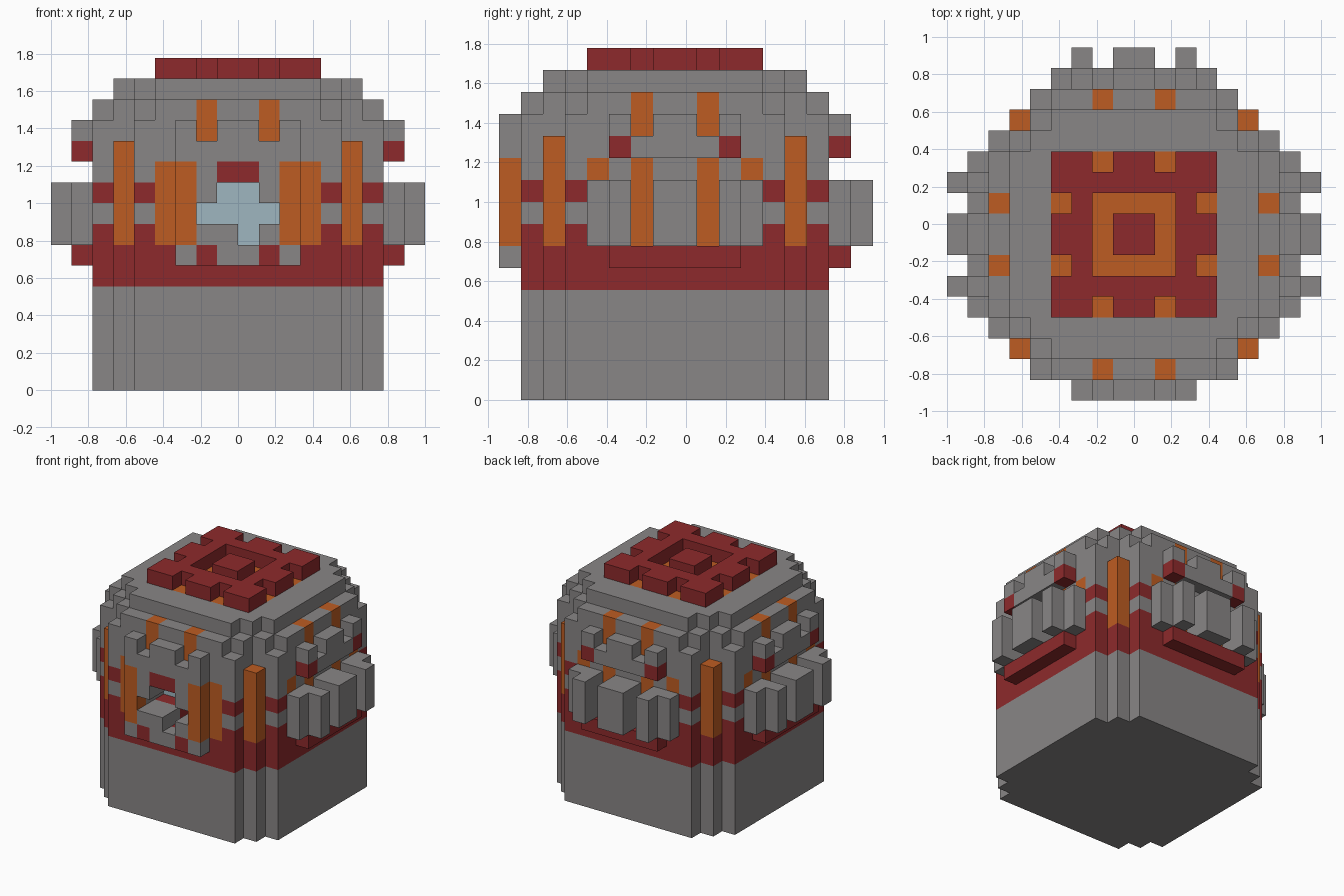
import bpy, bmesh
from mathutils import Vector

cube = bpy.data.objects.get("Cube")
if cube:
    bpy.data.objects.remove(cube)

UNIT = 2 / 18
COLOURS = {
    "stone_grey": (0.25, 0.24, 0.24),
    "dark_red": (0.27, 0.023, 0.025),
    "orange": (0.515, 0.107, 0.016),
    "pale_blue": (0.342, 0.468, 0.527),
}
GREY, RED, ORANGE, BLUE = range(len(COLOURS))
materials = []
for name, rgb in COLOURS.items():
    mat = bpy.data.materials.new(name)
    mat.use_nodes = True
    mat.diffuse_color = (*rgb, 1)
    mat.node_tree.nodes["Principled BSDF"].inputs["Base Color"].default_value = (*rgb, 1)
    materials.append(mat)

cells = {}  # block position -> (part, colour)


def box(part, colour, xs, ys, zs):
    for x in range(*xs):
        for y in range(*ys):
            for z in range(*zs):
                if part:
                    cells[x, y, z] = (part, colour)
                else:
                    cells.pop((x, y, z), None)


def plan(part, colour, half_sizes, zs):
    """Stepped slab from overlapping centred rectangles."""
    for a, b in half_sizes:
        box(part, colour, (-a, a), (-b, b), zs)


def side(part, colour, along, depth, zs, sides):
    """Box on the chosen sides, mirrored along each side."""
    a, b = along
    p, q = depth
    for s, t in ((a, b), (-b, -a)):
        if "front" in sides:
            box(part, colour, (s, t), (-q, -p), zs)
        if "back" in sides:
            box(part, colour, (s, t), (p, q), zs)
        if "flanks" in sides:
            box(part, colour, (p, q), (s, t), zs)
            box(part, colour, (-q, -p), (s, t), zs)


ALL = ("front", "back", "flanks")
REAR = ("back", "flanks")

# Base and banded walls
octagon = [(5, 7), (6, 6), (7, 5)]
plan("base", GREY, octagon, (0, 5))
plan("lower_band", RED, octagon, (5, 7))
for level, colour in enumerate((RED, GREY, RED, GREY, GREY), 7):
    plan("walls", colour, octagon, (level, level + 1))
side("walls", GREY, (0, 4), (6, 7), (7, 12), ALL)
side("walls", ORANGE, (1, 2), (6, 7), (7, 11), REAR)
side("walls", ORANGE, (3, 4), (6, 7), (10, 11), REAR)
side("walls", ORANGE, (3, 4), (6, 7), (7, 11), ("front",))
for x in (-6, 5):
    for y in (-6, 5):
        box("corner_pillars", ORANGE, (x, x + 1), (y, y + 1), (7, 12))

# Ledges and upright slabs on the back and flanks
side("ledges", RED, (0, 3), (7, 8), (6, 7), REAR)
side("upright_slabs", GREY, (0, 1), (7, 9), (7, 10), REAR)
side("upright_slabs", GREY, (2, 3), (7, 9), (7, 10), REAR)
side("upright_slabs", GREY, (3, 4), (7, 8), (7, 10), REAR)

# Cornice and its teeth
side("cornice", GREY, (0, 3), (7, 8), (11, 12), ALL)
side("cornice", RED, (2, 3), (7, 8), (11, 12), REAR)
for along in ((0, 1), (2, 3)):
    side("cornice_teeth", GREY, along, (7, 8), (12, 13), ALL)

# Stepped dome
plan("dome", GREY, [(5, 7), (7, 5)], (12, 13))
plan("dome", GREY, [(4, 7), (5, 6), (6, 5), (7, 4)], (13, 14))
plan("dome", GREY, [(4, 6), (5, 5), (6, 4)], (14, 15))
side("dome_windows", ORANGE, (1, 2), (6, 7), (12, 14), ALL)

# Roof crest with notched rim and inner moat
plan("roof_floor", ORANGE, [(4, 4)], (14, 15))
plan("roof_crest", RED, [(4, 4)], (15, 16))
side(None, None, (1, 2), (3, 4), (15, 16), ALL)
plan(None, None, [(2, 2)], (15, 16))
plan("roof_crest", RED, [(1, 1)], (15, 16))

# Front porch with a recessed opening
box("porch", GREY, (-3, 3), (-8, -7), (6, 12))
side("porch", RED, (1, 2), (7, 8), (6, 7), ("front",))
side("porch", ORANGE, (2, 3), (7, 8), (7, 11), ("front",))
side("porch", RED, (0, 1), (7, 8), (10, 11), ("front",))
for xs, zs in (((0, 1), (7, 8)), ((-2, 2), (8, 9)), ((-1, 1), (9, 10))):
    box(None, None, xs, (-8, -5), zs)
    box("opening_glow", BLUE, xs, (-5, -4), zs)

# Skin only the exposed sides of the blocks, one object per part
DIRECTIONS = [Vector(s * c for c in axis)
              for axis in ((1, 0, 0), (0, 1, 0), (0, 0, 1)) for s in (1, -1)]
for part in sorted({p for p, _ in cells.values()}):
    bm = bmesh.new()
    for pos, (owner, colour) in cells.items():
        if owner != part:
            continue
        centre = Vector(pos) + Vector((0.5, 0.5, 0.5))
        for n in DIRECTIONS:
            if tuple(int(c) for c in Vector(pos) + n) in cells:
                continue
            u = Vector((n.y, n.z, n.x))
            v = n.cross(u)
            corners = [centre + (n + a * u + b * v) / 2
                       for a, b in ((1, 1), (-1, 1), (-1, -1), (1, -1))]
            face = bm.faces.new([bm.verts.new((c - Vector((0, 0.5, 0))) * UNIT)
                                 for c in corners])
            face.material_index = colour
    bmesh.ops.remove_doubles(bm, verts=bm.verts, dist=0.001)
    bmesh.ops.dissolve_limit(bm, angle_limit=0.01, verts=bm.verts, edges=bm.edges,
                             delimit={"MATERIAL"})
    mesh = bpy.data.meshes.new(part)
    for mat in materials:
        mesh.materials.append(mat)
    bm.to_mesh(mesh)
    bm.free()
    bpy.context.collection.objects.link(bpy.data.objects.new(part, mesh))
